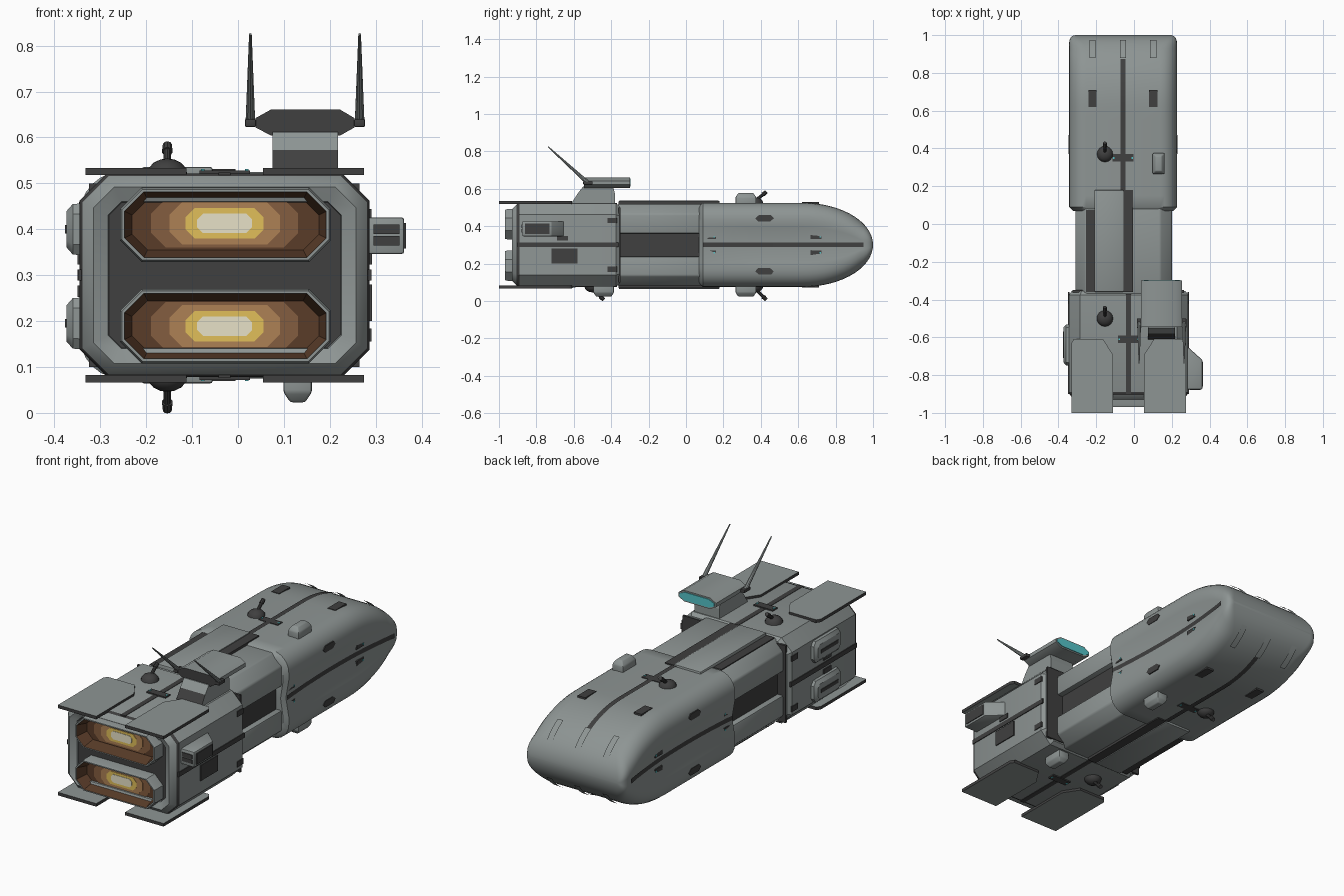
import bpy, bmesh, math
from mathutils import Vector

if "Cube" in bpy.data.objects:
    bpy.data.objects.remove(bpy.data.objects["Cube"])


def mat(name, *rgb):
    m = bpy.data.materials.new(name)
    m.diffuse_color = (*rgb, 1)
    m.use_nodes = True
    m.node_tree.nodes["Principled BSDF"].inputs["Base Color"].default_value = m.diffuse_color
    return m


GREY = mat("hull grey", 0.27, 0.30, 0.295)
DARK = mat("dark metal", 0.05, 0.05, 0.05)
BROWN = mat("engine brown", 0.10, 0.045, 0.022)
RUST = mat("glow brown", 0.23, 0.11, 0.05)
TAN = mat("glow tan", 0.42, 0.22, 0.09)
YELLOW = mat("glow yellow", 0.75, 0.52, 0.10)
WHITE = mat("glow white", 0.87, 0.82, 0.62)
CYAN = mat("cyan glass", 0.09, 0.55, 0.58)
ZC, NX, RX = 0.30, -0.058, -0.029   # mid height, nose centre, rear centre


def make(name, verts, faces, mats, rule=None, bevel=0, angle=35):
    """Mesh object from geometry, with optional bevel and material rule."""
    me = bpy.data.meshes.new(name)
    me.from_pydata([tuple(v) for v in verts], [], faces)
    bm = bmesh.new()
    bm.from_mesh(me)
    bmesh.ops.recalc_face_normals(bm, faces=bm.faces)
    if rule:
        for f in bm.faces:
            f.material_index = rule(f)
    if bevel:
        bmesh.ops.bevel(bm, geom=list(bm.edges), offset=bevel, segments=2,
                        profile=0.5, affect='EDGES', clamp_overlap=True)
    bm.to_mesh(me)
    bm.free()
    for m in (mats if isinstance(mats, (list, tuple)) else [mats]):
        me.materials.append(m)
    me.shade_smooth()
    me.set_sharp_from_angle(angle=math.radians(angle))
    ob = bpy.data.objects.new(name, me)
    bpy.context.collection.objects.link(ob)
    return ob


def loft(name, rings, mats, caps=(True, True), **kw):
    n = len(rings[0])
    verts = [p for r in rings for p in r]
    faces = [(i * n + j, i * n + (j + 1) % n, (i + 1) * n + (j + 1) % n, (i + 1) * n + j)
             for i in range(len(rings) - 1) for j in range(n)]
    if caps[0]:
        faces.append(tuple(range(n)))
    if caps[1]:
        faces.append(tuple(range(len(verts) - n, len(verts))))
    return make(name, verts, faces, mats, **kw)


def box(name, x0, x1, y0, y1, z0, z1, m, bevel=0):
    ring = lambda z: [(x0, y0, z), (x1, y0, z), (x1, y1, z), (x0, y1, z)]
    return loft(name, [ring(z0), ring(z1)], m, bevel=bevel)


def octo(x0, x1, z0, z1, c, y, inset=0):
    """Chamfered rectangle facing along y."""
    x0, x1, z0, z1 = x0 + inset, x1 - inset, z0 + inset, z1 - inset
    c = max(c - inset * 0.5, 0.004)
    return [(x, y, z) for x, z in ((x0 + c, z0), (x1 - c, z0), (x1, z0 + c), (x1, z1 - c),
                                   (x1 - c, z1), (x0 + c, z1), (x0, z1 - c), (x0, z0 + c))]


def rod(name, p, q, r0, r1, m, n=10):
    p, q = Vector(p), Vector(q)
    d = (q - p).normalized()
    u = d.cross(Vector((1, 0.01, 0))).normalized()
    v = d.cross(u)
    ring = lambda c, r: [c + r * (math.cos(2 * math.pi * i / n) * u +
                                  math.sin(2 * math.pi * i / n) * v) for i in range(n)]
    return loft(name, [ring(p, r0), ring(q, r1)], m)


def ribbon(name, pairs, m):
    verts = [p for pr in pairs for p in pr]
    return make(name, verts, [(2 * i, 2 * i + 1, 2 * i + 3, 2 * i + 2)
                              for i in range(len(pairs) - 1)], m)


# Nose hull: rounded sections with a shallow side groove
def nose(y):
    a = math.asin(min(max((y - 0.62) / 0.38, 0), 1))
    h = 0.225 * max(math.cos(a), 0.03)
    w = 0.286 - 0.035 * max(0, (math.degrees(a) - 60) / 30) ** 2
    if y < 0.08:
        w, h = w - 0.02, h - 0.015
    g = 0.035 * math.sin(math.pi * min(max((y - 0.0) / 0.95, 0), 1)) ** 0.6 * h / 0.225
    return w, h, g


def nose_section(y):
    w, h, g = nose(y)
    r = min(0.09, h * 0.7)
    s = (h - r) * 0.7
    half = [(w - r + r * math.sin(t), h - r + r * math.cos(t))
            for t in [math.pi / 2 * i / 6 for i in range(7)]] + [(w, s)]
    right = half + [(w - g, 0)] + [(x, -z) for x, z in reversed(half)]
    pts = right + [(-x, z) for x, z in reversed(right)]
    return [(NX + x, y, ZC + z) for x, z in pts]


curve_y = [0.62 + 0.38 * math.sin(math.radians(d)) for d in range(0, 91, 6)]
nose_y = [0.07, 0.09, 0.15, 0.25, 0.35, 0.45, 0.55] + curve_y
loft("nose_hull", [nose_section(y) for y in nose_y], GREY, angle=40)

# Stripes, fins and seams that follow the nose
for s, side in ((1, "top"), (-1, "bottom")):
    def run(x, hw, ys, off):
        return [((x - hw, y, ZC + s * (nose(y)[1] + off)),
                 (x + hw, y, ZC + s * (nose(y)[1] + off))) for y in ys]
    ribbon(side + "_nose_stripe", run(NX, 0.0125, [0.1] + [y for y in curve_y if y < 0.89], 0.004), DARK)
    for x in (-0.22, NX, 0.102):
        ribbon(side + "_nose_fin", run(x, 0.016, [0.88, 0.90, 0.92, 0.94, 0.96, 0.975], 0.01), GREY)
    for x in (-0.22, 0.102):
        box(side + "_nose_hatch", x - 0.022, x + 0.022, 0.62, 0.71,
            ZC + s * 0.2, ZC + s * 0.228, DARK)
for s in (-1, 1):
    ribbon("nose_side_seam", [[(NX + s * (nose(y)[0] - nose(y)[2] + 0.006), y, ZC + dz)
                               for dz in (-0.012, 0.012)] for y in nose_y[1:] if y < 0.95], DARK)
    for t in (-1, 1):
        x0, x1 = NX + s * 0.25, NX + s * 0.2885
        hexa = [(-0.05, 0), (-0.03, 0.017), (0.035, 0.017), (0.05, 0), (0.03, -0.017), (-0.035, -0.017)]
        loft("nose_side_hatch", [[(x, 0.42 + a, ZC + t * (0.142 + b)) for a, b in hexa]
                                 for x in (x0, x1)], DARK)
        for y in (0.13, 0.695):
            xa = NX + s * 0.273
            box("nose_side_port", min(x0, xa), max(x0, xa), y - 0.03, y + 0.03,
                ZC + t * 0.042 - 0.012, ZC + t * 0.042 + 0.012, DARK)
            box("port_light", min(x0, xa + s * .003), max(x0, xa + s * .003), y + 0.018, y + 0.026,
                ZC + t * 0.042 - 0.004, ZC + t * 0.042 + 0.004, CYAN)

# Middle section: dark core, upper and lower hull halves, top and bottom rails
box("middle_core", -0.28, 0.17, -0.37, 0.09, 0.23, 0.37, DARK)
for s, side in ((1, "upper"), (-1, "lower")):
    prof = [(-0.31, 0.062), (-0.31, 0.165), (-0.255, 0.218), (0.14, 0.218), (0.2, 0.165), (0.2, 0.062)]
    loft(side + "_middle_hull", [[(x, y, ZC + s * z) for x, z in prof] for y in (-0.37, 0.09)],
         GREY, bevel=0.008)

    def slab(name, x0, x1, y0, y1, a, b, m, bevel=0):
        za, zb = sorted((ZC + s * a, ZC + s * b))
        return box(side + name, x0, x1, y0, y1, za, zb, m, bevel)
    slab("_rail", -0.21, -0.055, -0.36, 0.18, 0.20, 0.236, GREY, 0.006)
    slab("_rail_channel", -0.056, -0.005, -0.36, 0.18, 0.20, 0.231, DARK)
    slab("_rail_groove", -0.255, -0.21, -0.36, 0.075, 0.20, 0.221, DARK)
    # Rear stripe and cross marks
    slab("_rear_stripe", RX - 0.013, RX + 0.013, -0.9, -0.37, 0.2, 0.224, DARK)
    for x, y in ((RX, -0.61), (NX, 0.35)):
        slab("_cross_mark", x - 0.055, x + 0.055, y - 0.02, y + 0.02, 0.2, 0.2285, DARK)
        for t in (-1, 1):
            slab("_mark_light", x + t * 0.048 - 0.004, x + t * 0.048 + 0.004,
                 y - 0.005, y + 0.005, 0.2, 0.231, CYAN)
    # Stabiliser plates, chamfered on their front corners
    for t in (-1, 1):
        pl = [(0.083, -1), (0.303, -1), (0.303, -0.63), (0.29, -0.61), (0.135, -0.61), (0.083, -0.69)]
        loft(side + "_stabiliser_plate", [[(RX + t * x, y, ZC + s * z) for x, y in pl]
                                          for z in (0.218, 0.234)], [GREY, DARK],
             rule=lambda f: 0 if abs(f.normal.z) > 0.5 else 1)
    # Gun turrets
    for y in (0.37, -0.5):
        tip = 0.29 if s > 0 else 0.30
        rings = [[(-0.154 + 0.043 * math.cos(e) * math.cos(k * math.pi / 8),
                   y + 0.043 * math.cos(e) * math.sin(k * math.pi / 8),
                   ZC + s * (0.222 + 0.032 * math.sin(e))) for k in range(16)]
                 for e in (0, 0.4, 0.8, 1.2, 1.5)]
        loft(side + "_turret", rings, DARK)
        p = Vector((-0.154, y, ZC + s * 0.235))
        q = Vector((-0.154, y + 0.06, ZC + s * (tip - 0.006)))
        rod(side + "_gun_barrel", p, q, 0.009, 0.008, DARK)
        rod(side + "_gun_muzzle", p.lerp(q, 0.7), q, 0.012, 0.010, DARK)
    # Sensor pods
    for y in ((0.32,) if s > 0 else (0.32, -0.44)):
        loft(side + "_sensor_pod", [[(0.13 + i * (0.031 - k), y + j * (0.055 - k), ZC + s * z)
                                     for i, j in ((-1, -1), (1, -1), (1, 1), (-1, 1))]
                                    for z, k in ((0.2, 0), (0.255, 0), (0.277, 0.015))], GREY, bevel=0.005)

# Rear hull with dark rim, grey frame and recessed dark back plate
R = (-0.345, 0.287, 0.078, 0.522, 0.06)
loft("rear_hull", [octo(*R, -0.355, 0.015), octo(*R, -0.375), octo(*R, -0.89), octo(*R, -0.905, 0.006),
                   octo(*R, -0.93, 0.03), octo(*R, -0.915, 0.062), octo(*R, -0.90, 0.064)],
     [GREY, DARK],
     rule=lambda f: 1 if -0.906 < f.calc_center_median().y < -0.89 else 0)
loft("rear_back_plate", [octo(*R, -0.89, 0.06), octo(*R, -0.902, 0.06)], DARK)
box("rear_front_joint", -0.325, 0.265, -0.362, -0.35, 0.1, 0.5, DARK)
for s, x in ((-1, -0.345), (1, 0.287)):
    box("rear_side_seam", x - 0.004, x + 0.004, -0.9, -0.36, ZC - 0.012, ZC + 0.012, DARK)
    for t in (-1, 1):
        box("rear_side_vent", x - 0.004, x + 0.004, -0.42, -0.37, ZC + t * 0.13 - 0.014,
            ZC + t * 0.13 + 0.014, DARK)
        box("rear_side_port", x - 0.005, x + 0.005, -0.69, -0.63, ZC + t * 0.035 - 0.012,
            ZC + t * 0.035 + 0.012, DARK)

# Engine nozzles with nested glow plates
for name, z0, z1, dz in (("upper_engine", 0.333, 0.487, 0.003), ("lower_engine", 0.112, 0.266, 0.0)):
    N = (-0.253, 0.198, z0, z1, 0.045)
    loft(name + "_nozzle", [octo(*N, -0.89, -0.004), octo(*N, -0.955, -0.004), octo(*N, -0.968),
                            octo(*N, -0.968, 0.006)], GREY, caps=(True, False))
    loft(name + "_lining", [octo(*N, -0.968, 0.005), octo(*N, -0.905, 0.022)], BROWN, caps=(False, True))
    zc = (z0 + z1) / 2 + dz
    for i, (w, h, m) in enumerate(((0.16, 0.053, RUST), (0.12, 0.046, TAN),
                                   (0.085, 0.033, YELLOW), (0.06, 0.021, WHITE))):
        y = -0.906 - 0.002 * i
        loft(name + "_glow", [octo(RX - w, RX + w, zc - h, zc + h, h * 0.6, yy)
                              for yy in (y, y - 0.002)], m)

# Left side capsules with dark slots
for z in (0.4, 0.195):
    loft("left_capsule", [[(x, -0.64 + a * (0.11 - k), z + b * (0.057 - k)) for a, b in
                           ((-1, -.6), (-.85, -1), (.85, -1), (1, -.6), (1, .6), (.85, 1), (-.85, 1), (-1, .6))]
                          for x, k in ((-0.33, 0), (-0.36, 0.002), (-0.374, 0.018))], GREY)
    box("left_capsule_slot", -0.377, -0.36, -0.71, -0.57, z - 0.009, z + 0.009, DARK)

# Right side thruster pod
pod = [(0.27, -0.65), (0.29, -0.655), (0.362, -0.72), (0.362, -0.875), (0.27, -0.875)]
loft("right_pod", [[(x, y, z) for x, y in pod] for z in (0.346, 0.426)], GREY, bevel=0.006)
for z in (0.365, 0.39):
    box("right_pod_intake", 0.295, 0.352, -0.879, -0.86, z, z + 0.02, DARK)
box("right_pod_panel", 0.355, 0.366, -0.86, -0.73, 0.358, 0.414, DARK)
box("right_side_hatch", 0.28, 0.292, -0.72, -0.58, 0.2, 0.28, DARK)

# Bridge tower: sloped neck, hexagonal head, cyan windscreen
neck = lambda y0, y1, z: [(0.075, y0, z), (0.218, y0, z), (0.218, y1, z), (0.075, y1, z)]
loft("tower_base", [neck(-0.62, -0.38, 0.51), neck(-0.58, -0.38, 0.573)], [GREY, DARK],
     rule=lambda f: 1 if f.normal.y < -0.5 else 0)
loft("tower_neck", [neck(-0.58, -0.38, 0.573), neck(-0.55, -0.39, 0.612)], GREY)
head = [(0.072, 0.604), (0.222, 0.604), (0.254, 0.622), (0.254, 0.642), (0.222, 0.661), (0.072, 0.661),
        (0.038, 0.642), (0.038, 0.622)]
loft("bridge_head", [[(x, y, z) for x, z in head] for y in (-0.545, -0.30)], [GREY, DARK],
     rule=lambda f: 1 if f.normal.y < -0.5 else 0)
loft("bridge_window", [[(0.146 + (x - 0.146) * 0.92, y, 0.6325 + (z - 0.6325) * 0.75) for x, z in head]
                       for y in (-0.305, -0.296)], CYAN)
# Twin swept antennas
for x in (0.027, 0.265):
    box("antenna_mount", x - 0.012, x + 0.012, -0.55, -0.50, 0.623, 0.64, DARK, 0.003)
    rod("antenna", (x, -0.525, 0.632), (x, -0.738, 0.825), 0.011, 0.003, GREY)
